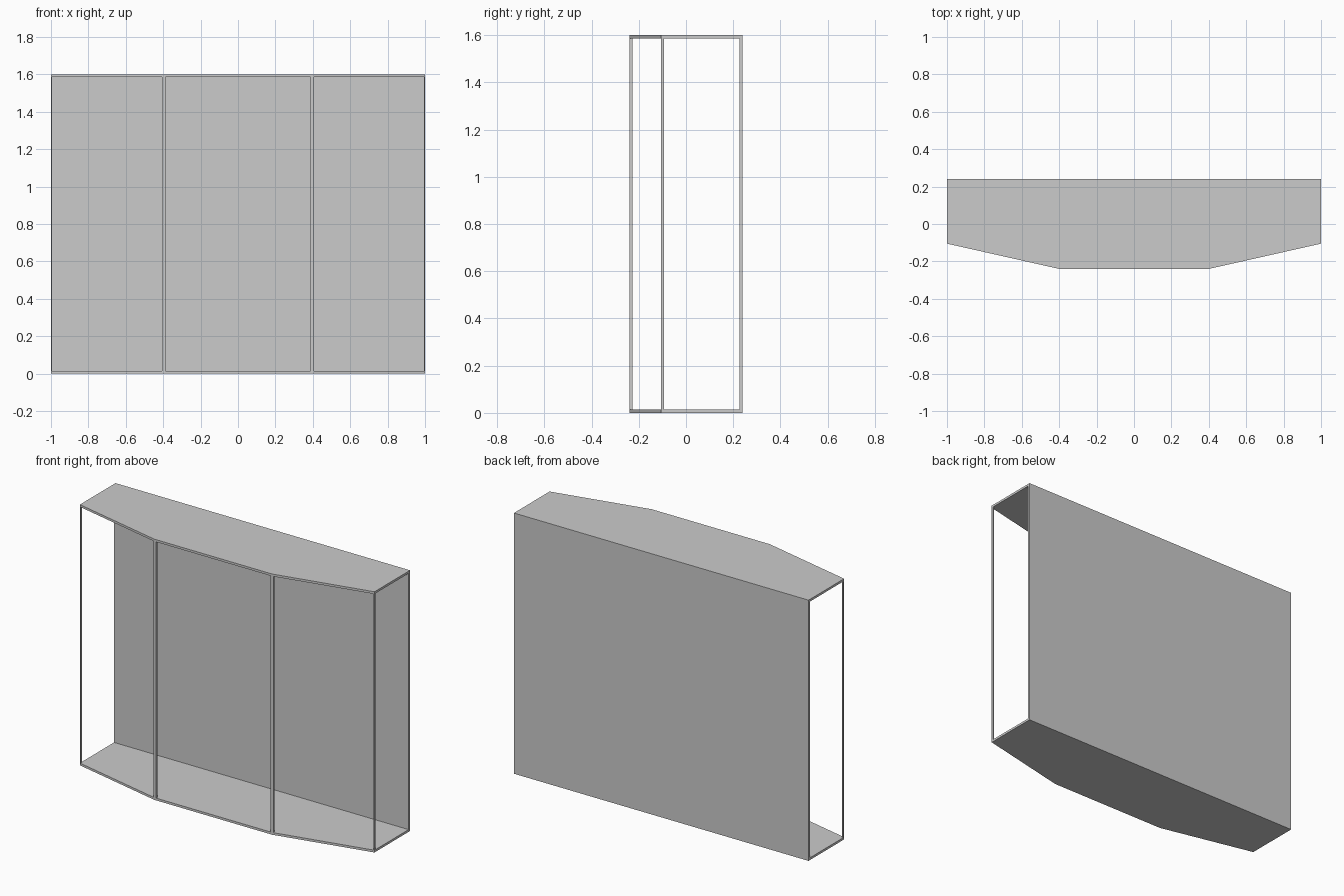
import bpy, bmesh

if "Cube" in bpy.data.objects:
    bpy.data.objects.remove(bpy.data.objects["Cube"])

H, T = 1.6, 0.014          # total height, board thickness
BACK, FRONT, CORNER = 0.24, -0.24, -0.105
BEND = 0.4                 # x where the front folds back
SLOPE = (CORNER - FRONT) / (1 - BEND)


def prism(name, outline, z0, z1):
    """Extrude a plan outline upward into a closed solid."""
    bm = bmesh.new()
    face = bm.faces.new([bm.verts.new((x, y, z0)) for x, y in outline])
    res = bmesh.ops.extrude_face_region(bm, geom=[face])
    top = [v for v in res["geom"] if isinstance(v, bmesh.types.BMVert)]
    bmesh.ops.translate(bm, verts=top, vec=(0, 0, z1 - z0))
    bmesh.ops.recalc_face_normals(bm, faces=bm.faces)
    mesh = bpy.data.meshes.new(name)
    bm.to_mesh(mesh)
    bm.free()
    ob = bpy.data.objects.new(name, mesh)
    bpy.context.collection.objects.link(ob)
    return ob


# Top and bottom boards with the angled front
plan = [(-1, BACK), (-1, CORNER), (-BEND, FRONT),
        (BEND, FRONT), (1, CORNER), (1, BACK)]
prism("bottom_board", plan, 0, T)
prism("top_board", plan, H - T, H)

# Solid back panel
prism("back_panel", [(-1, BACK - T), (1, BACK - T), (1, BACK), (-1, BACK)], T, H - T)

# Slim posts at the front folds and at the outer corners; the bays stay open
a, b, c = BEND - 0.012, BEND + 0.007, 0.994
fold = [(a, FRONT), (BEND, FRONT), (b, FRONT + SLOPE * (b - BEND)),
        (b, FRONT + T), (a, FRONT + T)]
corner = [(c, CORNER - SLOPE * (1 - c)), (1, CORNER), (1, CORNER + 0.012),
          (c, CORNER + 0.012)]
for side, s in (("left", -1), ("right", 1)):
    prism(side + "_fold_post", [(s * x, y) for x, y in fold], T, H - T)
    prism(side + "_corner_post", [(s * x, y) for x, y in corner], T, H - T)
